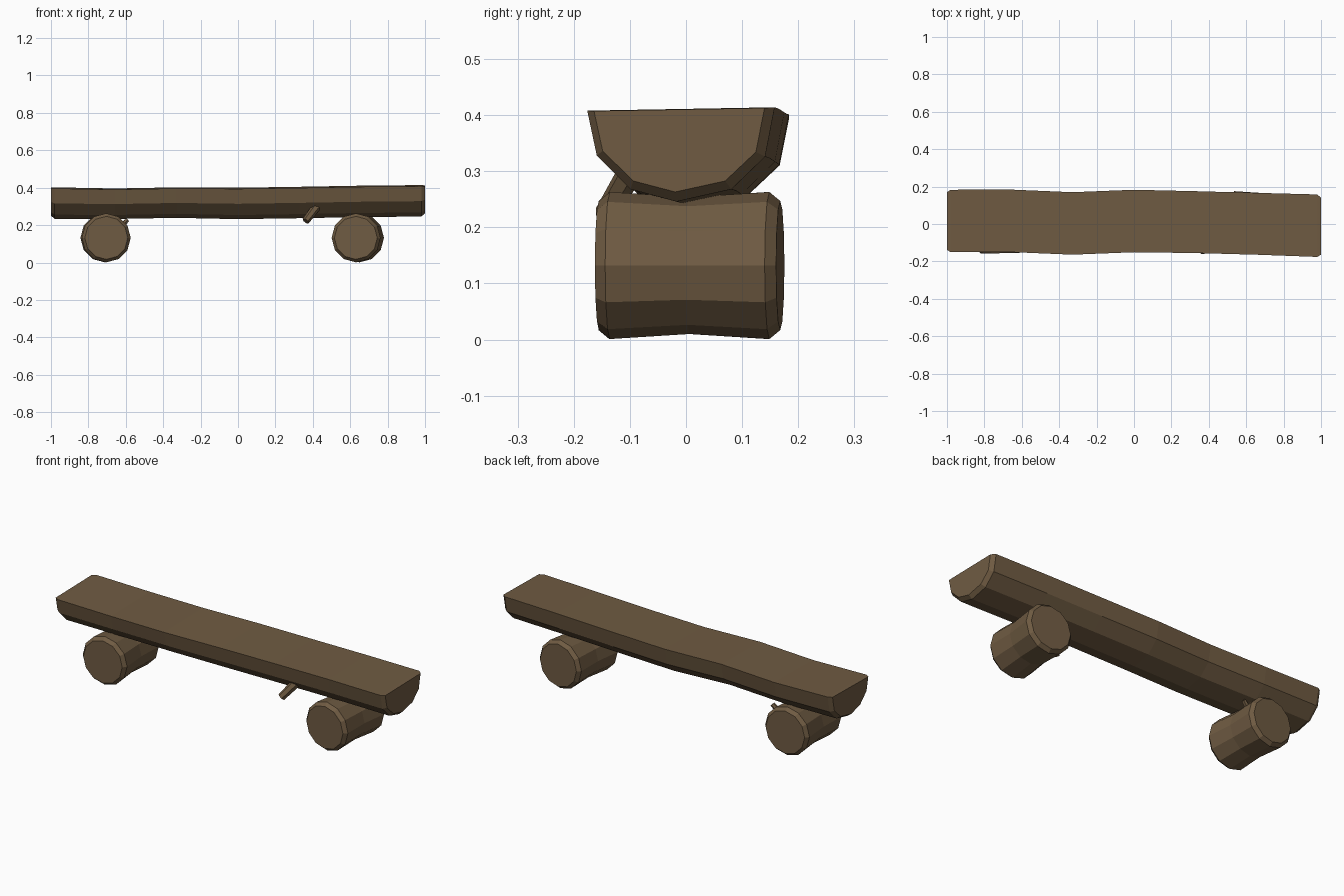
import bpy, bmesh, math
from mathutils import Vector

if "Cube" in bpy.data.objects:
    bpy.data.objects.remove(bpy.data.objects["Cube"])

wood = bpy.data.materials.new("brown_wood")
wood.diffuse_color = (0.16, 0.105, 0.055, 1)
wood.use_nodes = True
wood.node_tree.nodes["Principled BSDF"].inputs["Base Color"].default_value = wood.diffuse_color


def loft(name, rings):
    """Skin closed rings of points and cap both ends."""
    bm = bmesh.new()
    vs = [[bm.verts.new(p) for p in r] for r in rings]
    n = len(vs[0])
    for a, b in zip(vs, vs[1:]):
        for i in range(n):
            j = (i + 1) % n
            bm.faces.new((a[i], a[j], b[j], b[i]))
    bm.faces.new(vs[0][::-1])
    bm.faces.new(vs[-1])
    bmesh.ops.recalc_face_normals(bm, faces=bm.faces)
    me = bpy.data.meshes.new(name)
    bm.to_mesh(me)
    bm.free()
    me.materials.append(wood)
    ob = bpy.data.objects.new(name, me)
    bpy.context.collection.objects.link(ob)
    return ob


def tube(name, start, end, stations, sides):
    """Log between two points; stations are (fraction, radius)."""
    s, e = Vector(start), Vector(end)
    d = (e - s).normalized()
    u = d.cross(Vector((0, 0, 1))).normalized()
    v = u.cross(d)
    return loft(name, [[s.lerp(e, t) + r * (math.cos(a) * u + math.sin(a) * v)
                        for a in (2 * math.pi * i / sides for i in range(sides))]
                       for t, r in stations])


# Seat: half log, flat side up, slightly wavy along its length
profile = [(-0.167, -0.003), (-0.150, -0.083), (-0.090, -0.143), (-0.008, -0.165),
           (0.090, -0.143), (0.150, -0.085), (0.167, 0.003)]
# x, centre y, top z, width scale, depth scale
stations = [(-1.0, 0.016, 0.398, 0.92, 0.90), (-0.98, 0.016, 0.399, 1, 1),
            (-0.66, 0.017, 0.393, 1, 0.97), (-0.33, 0.003, 0.399, 1, 0.97),
            (0.0, 0.016, 0.397, 1, 1), (0.33, 0.010, 0.402, 0.99, 1),
            (0.66, 0.001, 0.408, 0.99, 1), (0.98, -0.009, 0.411, 1, 1),
            (1.0, -0.012, 0.410, 0.91, 0.89)]
loft("seat", [[(x, c + y * w, t + z * d) for y, z in profile]
              for x, c, t, w, d in stations])

# Legs: short cross logs with bevelled ends and a slight waist
log = [(0, 0.115), (0.06, 0.131), (0.5, 0.122), (0.94, 0.131), (1, 0.115)]
tube("left_leg_log", (-0.704, -0.156, 0.132), (-0.712, 0.165, 0.132), log, 12)
tube("right_leg_log", (0.630, -0.155, 0.132), (0.651, 0.168, 0.132), log, 12)

# Cut branch stubs
tube("seat_branch_stub", (0.425, -0.095, 0.305), (0.362, -0.145, 0.222),
     [(0, 0.024), (1, 0.020)], 6)
tube("leg_branch_stub", (-0.65, 0.09, 0.17), (-0.59, 0.10, 0.228),
     [(0, 0.015), (1, 0.012)], 6)
